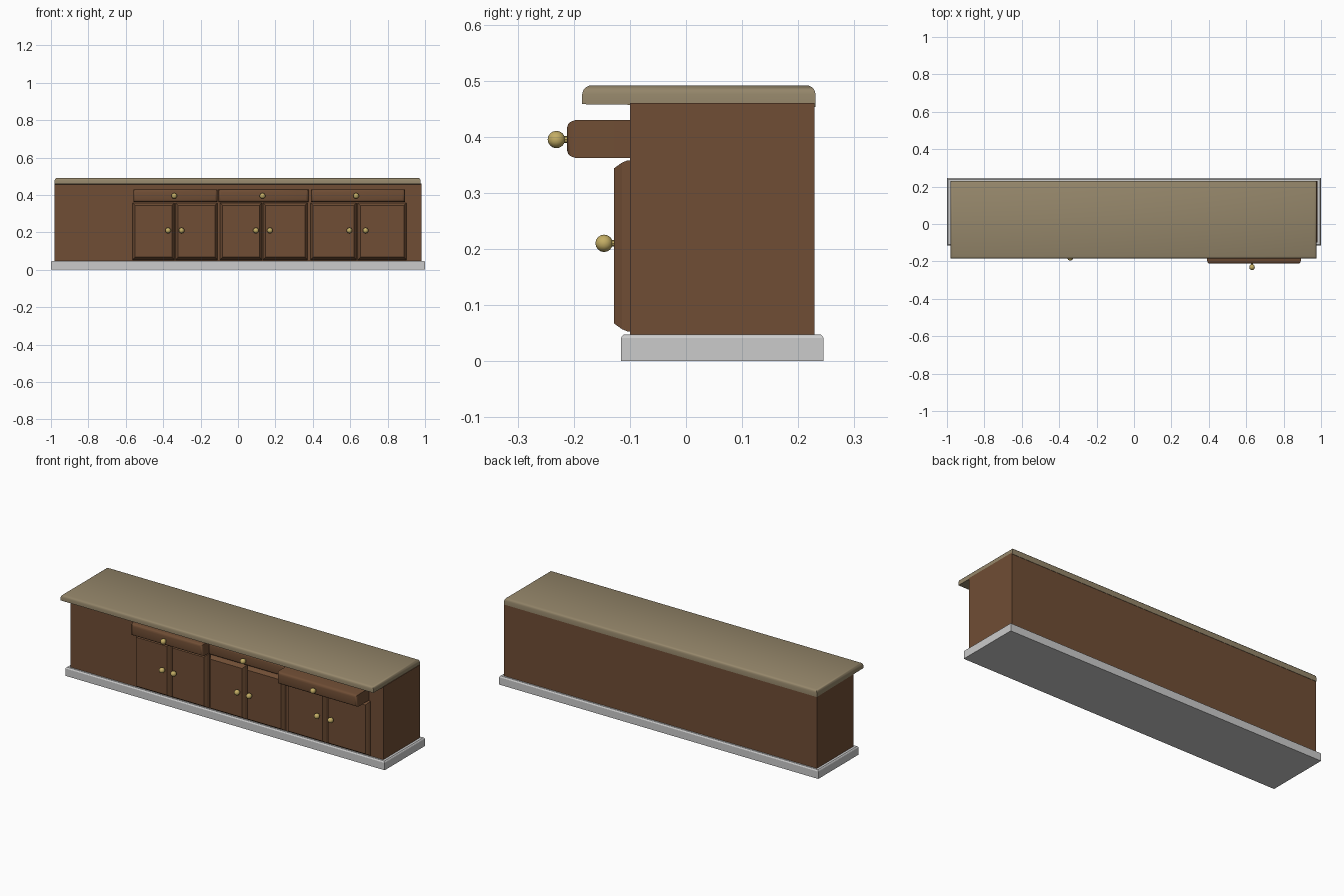
import bpy, bmesh, math
from mathutils import Matrix, Vector

if "Cube" in bpy.data.objects:
    bpy.data.objects.remove(bpy.data.objects["Cube"])


def mat(name, rgb):
    m = bpy.data.materials.new(name)
    m.diffuse_color = (*rgb, 1)
    m.use_nodes = True
    m.node_tree.nodes["Principled BSDF"].inputs["Base Color"].default_value = m.diffuse_color
    return m


WOOD = mat("wood", (0.16, 0.075, 0.035))
STONE = mat("counter_stone", (0.30, 0.24, 0.145))
BRASS = mat("brass", (0.55, 0.42, 0.13))


def finish(bm, name, material=None, angle=None):
    bmesh.ops.recalc_face_normals(bm, faces=bm.faces[:])
    me = bpy.data.meshes.new(name)
    bm.to_mesh(me)
    bm.free()
    ob = bpy.data.objects.new(name, me)
    bpy.context.collection.objects.link(ob)
    if material:
        me.materials.append(material)
    if angle:
        bpy.ops.object.select_all(action='DESELECT')
        ob.select_set(True)
        bpy.context.view_layer.objects.active = ob
        bpy.ops.object.shade_smooth_by_angle(angle=math.radians(angle))
    return ob


def loft(name, box, rings, axis, material=None, angle=None):
    """Rectangle box=(a0,a1,b0,b1) swept along axis; rings = (inset, position)."""
    bm = bmesh.new()
    a0, a1, b0, b1 = box
    loops = []
    for i, p in rings:
        pts = [(a0 + i, b0 + i), (a1 - i, b0 + i), (a1 - i, b1 - i), (a0 + i, b1 - i)]
        loops.append([bm.verts.new((a, b, p) if axis == 'z' else (a, p, b)) for a, b in pts])
    for lo, hi in zip(loops, loops[1:]):
        for k in range(4):
            bm.faces.new((lo[k], lo[(k + 1) % 4], hi[(k + 1) % 4], hi[k]))
    bm.faces.new(loops[0])
    bm.faces.new(loops[-1])
    return finish(bm, name, material, angle)


def knob(name, x, y, z, back):
    """Faceted ball at (x, y, z) on a short stem that reaches back."""
    bm = bmesh.new()
    turn = Matrix.Rotation(math.pi / 2, 4, 'X')
    bmesh.ops.create_uvsphere(bm, u_segments=10, v_segments=8, radius=0.0155,
                              matrix=Matrix.Translation((x, y, z)) @ turn)
    bmesh.ops.create_cone(bm, cap_ends=True, segments=8, radius1=0.006, radius2=0.006,
                          depth=back - y,
                          matrix=Matrix.Translation((x, (y + back) / 2, z)) @ turn)
    finish(bm, name, BRASS, 40)


# plinth and carcass
loft("plinth", (-1, 1, -0.116, 0.245), [(0, 0), (0, 0.041), (0.002, 0.045), (0.006, 0.048)], 'z')
loft("cabinet_body", (-0.98, 0.98, -0.10, 0.229), [(0, 0.04), (0, 0.46)], 'z', WOOD)

# worktop with rounded upper edge and slightly raised front lip
top = loft("worktop", (-0.981, 0.977, -0.185, 0.231),
           [(0, 0.453), (0, 0.476), (0.002, 0.483), (0.006, 0.488), (0.012, 0.491)],
           'z', STONE, 40)
for v in top.data.vertices:
    if v.co.z < 0.46 and v.co.y < 0:
        v.co.z = 0.458

# doors in pairs, each with a chamfered raised front
doors = [(-0.564, -0.340, -0.374), (-0.334, -0.110, -0.302),
         (-0.097, 0.129, 0.096), (0.134, 0.372, 0.171),
         (0.388, 0.634, 0.596), (0.640, 0.901, 0.682)]
for n, (x0, x1, kx) in enumerate(doors, 1):
    loft(f"door_{n}", (x0, x1, 0.053, 0.358),
         [(0, -0.095), (0, -0.104), (0.004, -0.114), (0.014, -0.128)], 'y', WOOD)
    knob(f"door_knob_{n}", kx, -0.146, 0.210, -0.122)

# drawers, pulled out by different amounts
drawers = [(-0.560, -0.110, -0.341, -0.162), (-0.104, 0.377, 0.131, -0.124),
           (0.391, 0.892, 0.631, -0.212)]
for n, (x0, x1, kx, f) in enumerate(drawers, 1):
    loft(f"drawer_{n}", (x0, x1, 0.362, 0.430),
         [(0, -0.09), (0, f + 0.016), (0.003, f + 0.007), (0.007, f + 0.002), (0.014, f)],
         'y', WOOD, 40)
    knob(f"drawer_knob_{n}", kx, f - 0.019, 0.395, f + 0.005)
